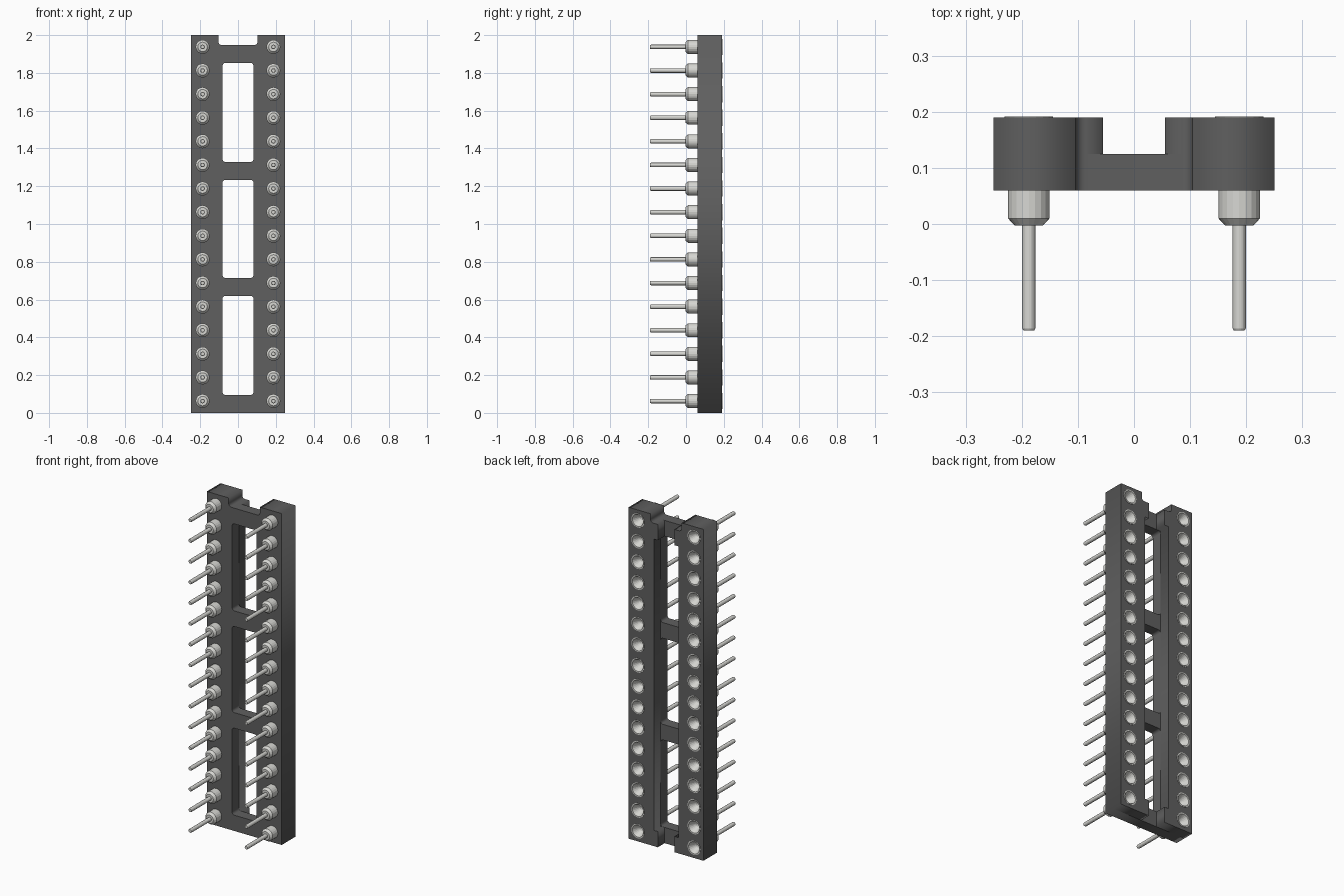
import bpy, bmesh
from math import sin, cos, pi
from mathutils import Vector

if "Cube" in bpy.data.objects:
    bpy.data.objects.remove(bpy.data.objects["Cube"])

PIN_X, PIN_Z0, PITCH, COUNT = 0.1875, 0.0625, 0.125, 16
Y_FRONT, Y_STEP, Y_BACK = 0.06, 0.125, 0.19
SIDES = 20


def material(name, color):
    m = bpy.data.materials.new(name)
    m.diffuse_color = (*color, 1)
    m.use_nodes = True
    m.node_tree.nodes["Principled BSDF"].inputs["Base Color"].default_value = m.diffuse_color
    return m


dark = material("dark_plastic", (0.115, 0.115, 0.115))
metal = material("pin_metal", (0.68, 0.68, 0.65))


def loop(points):
    """Closed outline from (x, z, corner radius), rounding right-angled corners."""
    out = []
    for i, (x, z, r) in enumerate(points):
        p = Vector((x, z))
        if not r:
            out.append(p)
            continue
        u = (Vector(points[i - 1][:2]) - p).normalized()
        v = (Vector(points[(i + 1) % len(points)][:2]) - p).normalized()
        c = p + r * (u + v)
        for k in range(6):
            t = k * pi / 10
            out.append(c - r * (v * cos(t) + u * sin(t)))
    return out


def rect(x0, z0, x1, z1, r):
    return loop([(x0, z0, r), (x1, z0, r), (x1, z1, r), (x0, z1, r)])


def holes(side):
    return [[Vector((side * PIN_X + 0.036 * cos(2 * pi * k / SIDES),
                     PIN_Z0 + i * PITCH + 0.036 * sin(2 * pi * k / SIDES)))
             for k in range(SIDES)] for i in range(COUNT)]


def plate(name, loops, y0, y1):
    """Extrude filled xz outlines (inner loops become holes) from y0 to y1."""
    cu = bpy.data.curves.new(name, 'CURVE')
    cu.dimensions = '2D'
    cu.fill_mode = 'BOTH'
    cu.extrude = (y1 - y0) / 2
    for pts in loops:
        s = cu.splines.new('POLY')
        s.points.add(len(pts) - 1)
        for sp, p in zip(s.points, pts):
            sp.co = (p.x, p.y, 0, 1)
        s.use_cyclic_u = True
    ob = bpy.data.objects.new(name, cu)
    bpy.context.collection.objects.link(ob)
    ob.location.y = (y0 + y1) / 2
    ob.rotation_euler.x = pi / 2
    cu.materials.append(dark)
    bpy.ops.object.select_all(action='DESELECT')
    ob.select_set(True)
    bpy.context.view_layer.objects.active = ob
    bpy.ops.object.convert(target='MESH')
    return ob


# Front layer: full frame with notch, three windows and pin holes
outline = loop([(-0.25, 0, 0), (0.25, 0, 0), (0.25, 2, 0), (0.104, 2, 0),
                (0.104, 1.948, 0.018), (-0.104, 1.948, 0.018), (-0.104, 2, 0), (-0.25, 2, 0)])
windows = [rect(-0.082, z0, 0.082, z1, 0.016)
           for z0, z1 in ((0.095, 0.62), (0.714, 1.234), (1.328, 1.853))]
plate("socket_frame", [outline] + windows + holes(-1) + holes(1), Y_FRONT, Y_STEP)

# Back layer: two raised rails with tabs reaching inward at both ends
for side, name in ((-1, "left_rail"), (1, "right_rail")):
    rail = loop([(side * x, z, r) for x, z, r in (
        (0.25, 0, 0), (0.25, 2, 0), (0.104, 2, 0), (0.104, 1.948, 0.018),
        (0.055, 1.948, 0), (0.055, 1.853, 0), (0.082, 1.853, 0),
        (0.082, 0.095, 0), (0.055, 0.095, 0), (0.055, 0, 0))])
    plate(name, [rail] + holes(side), Y_STEP, Y_BACK)

# Contact pin: lathed profile (radius, y) from tip to collar, flange and funnel
profile = [(0, -0.19), (0.0095, -0.19), (0.0118, -0.186), (0.0118, -0.003),
           (0.025, -0.003), (0.037, 0.01), (0.037, 0.188), (0.043, 0.188),
           (0.043, 0.192), (0.036, 0.192), (0.017, 0.15), (0.017, 0.08), (0, 0.08)]
bm = bmesh.new()
vs = [bm.verts.new((r, y, 0)) for r, y in profile]
es = [bm.edges.new(p) for p in zip(vs, vs[1:])]
bmesh.ops.spin(bm, geom=vs + es, cent=(0, 0, 0), axis=(0, 1, 0),
               angle=2 * pi, steps=SIDES, use_merge=True)
bmesh.ops.remove_doubles(bm, verts=bm.verts, dist=1e-5)
bmesh.ops.recalc_face_normals(bm, faces=bm.faces)
pin_mesh = bpy.data.meshes.new("contact_pin")
bm.to_mesh(pin_mesh)
bm.free()
pin_mesh.materials.append(metal)

# Two rows of pins sharing one mesh
for side, name in ((-1, "left_pin"), (1, "right_pin")):
    for i in range(COUNT):
        pin = bpy.data.objects.new(f"{name}_{i + 1}", pin_mesh)
        pin.location = (side * PIN_X, 0, PIN_Z0 + i * PITCH)
        bpy.context.collection.objects.link(pin)
